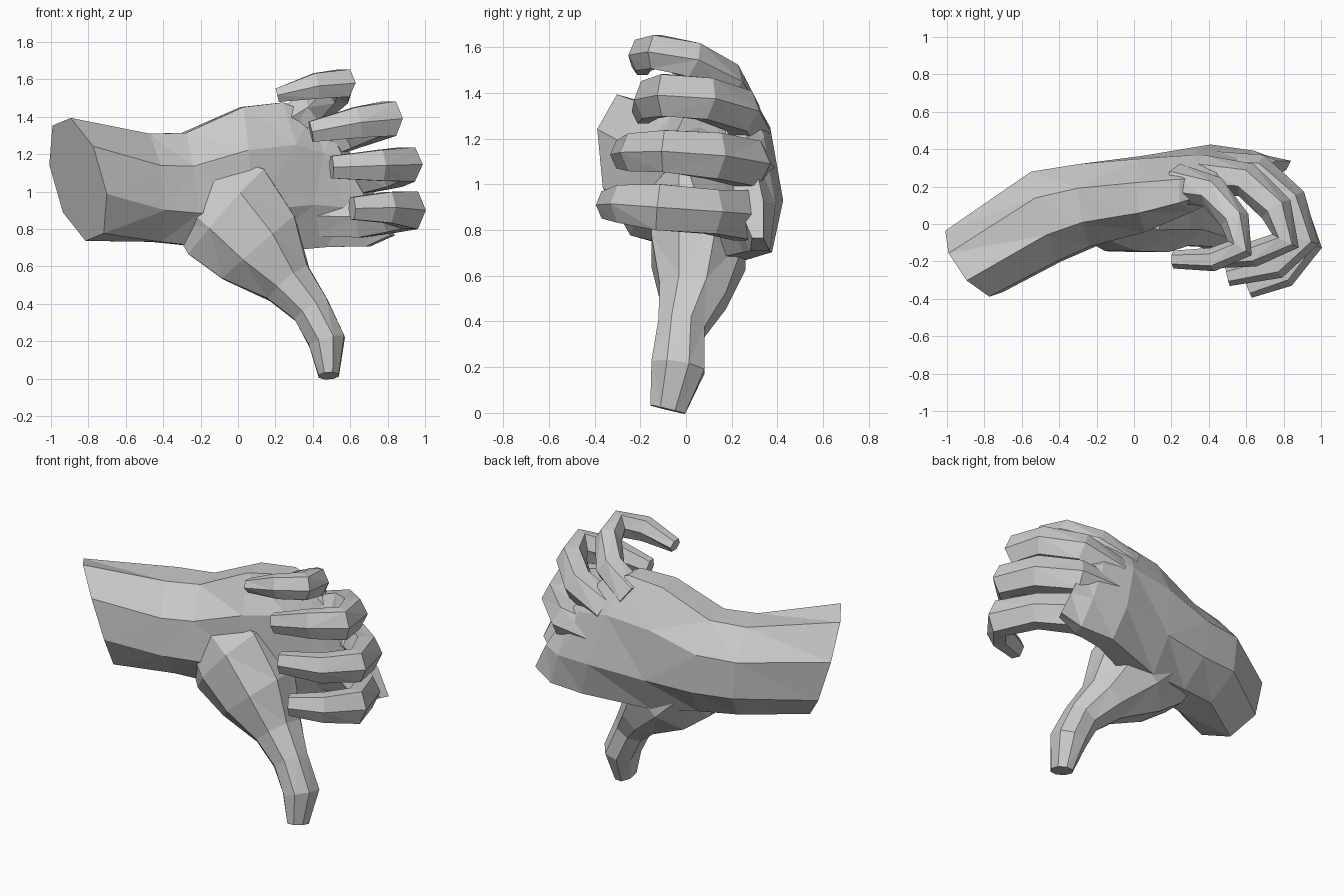
import bpy, bmesh
from math import cos, sin, pi
from mathutils import Vector as V

if "Cube" in bpy.data.objects:
    bpy.data.objects.remove(bpy.data.objects["Cube"])


def loft(name, rings, n):
    """Skin a faceted closed body over rings given as (centre, half axis u, half axis v)."""
    bm = bmesh.new()
    loops = []
    for c, u, v in rings:
        loop = []
        for i in range(n):
            a = 2 * pi * (i + 0.5) / n
            loop.append(bm.verts.new(V(c) + V(u) * cos(a) * 1.06 + V(v) * sin(a) * 1.06))
        loops.append(loop)
    for p, q in zip(loops, loops[1:]):
        for i in range(n):
            j = (i + 1) % n
            bm.faces.new((p[i], p[j], q[j], q[i]))
    bm.faces.new(loops[0])
    bm.faces.new(loops[-1])
    bmesh.ops.recalc_face_normals(bm, faces=bm.faces)
    bmesh.ops.triangulate(bm, faces=bm.faces)
    me = bpy.data.meshes.new(name)
    bm.to_mesh(me)
    bm.free()
    ob = bpy.data.objects.new(name, me)
    bpy.context.collection.objects.link(ob)
    return ob


def digit(name, stations, ref, n=6):
    """Tube along stations (x, y, z, half width in bend plane, half width along ref)."""
    pts = [V(s[:3]) for s in stations]
    rings = []
    for i, s in enumerate(stations):
        a = pts[max(i - 1, 0)]
        b = pts[min(i + 1, len(pts) - 1)]
        t = (b - a).normalized()
        side = t.cross(V(ref)).normalized()
        up = side.cross(t).normalized()
        rings.append((pts[i], up * s[4], side * s[3]))
    return loft(name, rings, n)


# forearm, wrist, palm and knuckle web
hand = loft("hand", [
    ((-.855, -.20, 1.065), (-.09, -.03, .315), (.12, -.18, .05)),
    ((-.47, .04, 1.02), (-.03, 0, .295), (.07, -.245, 0)),
    ((-.25, .10, 1.01), (-.04, 0, .31), (.03, -.225, 0)),
    ((.05, .16, 1.06), (-.03, -.02, .40), (.02, -.20, 0)),
    ((.36, .245, 1.09), (-.12, -.07, .395), (0, -.155, 0)),
    ((.55, .265, 1.06), (-.15, -.06, .36), (-.03, -.105, 0)),
    ((.67, .255, 1.04), (-.16, -.06, .28), (-.03, -.06, 0)),
], 8)

# thumb with its fleshy base, pointing down
thumb = digit("thumb", [
    (-.24, .09, 1.01, .22, .15),
    (-.06, .05, .89, .31, .20),
    (.11, .055, .70, .26, .21),
    (.27, .03, .51, .14, .15),
    (.39, -.02, .37, .105, .105),
    (.475, -.035, .20, .10, .12),
    (.485, -.08, .015, .055, .08)], (0, 1, 0), 8)

# curled fingers, from little finger (top) to index (bottom)
fingers = {
    "little_finger": [(.22, .22, 1.34, .10, .10), (.42, .17, 1.45, .085, .09),
                      (.54, .02, 1.545, .075, .085), (.565, -.13, 1.58, .07, .08),
                      (.42, -.19, 1.565, .06, .075), (.21, -.19, 1.515, .045, .04)],
    "ring_finger": [(.36, .265, 1.23, .10, .10), (.60, .235, 1.32, .09, .10),
                    (.76, .08, 1.375, .085, .10), (.81, -.09, 1.39, .075, .10),
                    (.64, -.16, 1.37, .065, .09), (.39, -.19, 1.32, .045, .06)],
    "middle_finger": [(.40, .285, 1.07, .10, .10), (.66, .275, 1.09, .095, .11),
                      (.83, .12, 1.125, .09, .11), (.905, -.09, 1.145, .08, .10),
                      (.76, -.22, 1.14, .07, .09), (.50, -.28, 1.13, .05, .065)],
    "index_finger": [(.40, .26, .87, .10, .12), (.66, .255, .865, .095, .12),
                     (.83, .11, .88, .085, .105), (.92, -.12, .90, .08, .11),
                     (.80, -.27, .915, .07, .09), (.61, -.345, .91, .05, .065)],
}
parts = [thumb] + [digit(k, s, (0, 0, 1)) for k, s in fingers.items()]

# merge everything into one continuous hand
for p in parts:
    m = hand.modifiers.new("join_" + p.name, 'BOOLEAN')
    m.operation = 'UNION'
    m.solver = 'EXACT'
    m.object = p
    p.hide_render = True
    p.hide_set(True)

dg = bpy.context.evaluated_depsgraph_get()
merged = bpy.data.meshes.new_from_object(hand.evaluated_get(dg))
hand.modifiers.clear()
hand.data = merged
for p in parts:
    bpy.data.objects.remove(p)
